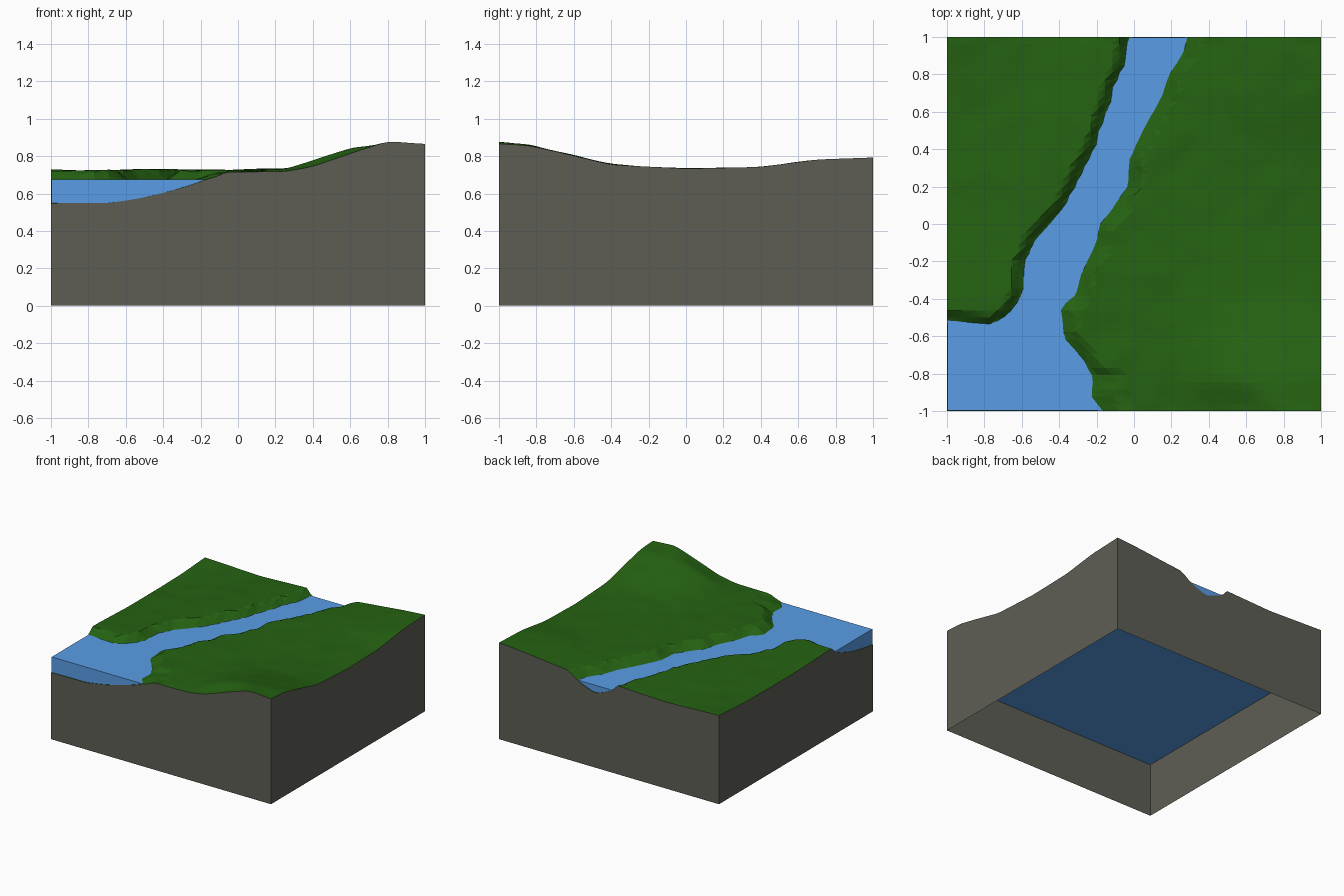
import bpy, bmesh, math
from mathutils import Vector, noise

if "Cube" in bpy.data.objects:
    bpy.data.objects.remove(bpy.data.objects["Cube"])

WATER_Z, WATER_BASE, N = 0.675, 0.44, 52

# Shorelines of the river and bay
LEFT = [(-1.6, -.5), (-1, -.51), (-.77, -.53), (-.67, -.48), (-.6, -.37), (-.59, -.2), (-.53, -.08),
        (-.4, .06), (-.31, .22), (-.21, .42), (-.19, .5), (-.12, .68), (-.12, .72), (-.06, .85),
        (-.03, 1), (0, 1.6)]
RIGHT = [(.4, 1.6), (.29, 1), (.26, .9), (.19, .8), (.15, .68), (.05, .5), (-.02, .35), (-.03, .2),
         (-.13, .06), (-.18, 0), (-.2, -.1), (-.28, -.27), (-.31, -.38), (-.39, -.45), (-.37, -.61),
         (-.27, -.72), (-.22, -.82), (-.23, -.92), (-.17, -1), (-.15, -1.6)]
POLY = LEFT + RIGHT + [(-1.6, -1.6)]

# Broad land heights: rows follow y, columns follow x
XS = [-1, -.5, 0, .25, .4, .6, .8, 1]
YS = [-1, -.85, -.7, -.4, 0, .4, .7, 1]
H = [[.72, .72, .715, .717, .742, .812, .880, .865],
     [.72, .72, .720, .730, .780, .848, .866, .858],
     [.72, .72, .725, .732, .770, .815, .830, .826],
     [.72, .73, .725, .730, .738, .750, .755, .754],
     [.705, .73, .725, .73, .73, .73, .733, .733],
     [.705, .73, .730, .73, .73, .735, .740, .742],
     [.71, .72, .730, .73, .737, .755, .772, .782],
     [.73, .71, .730, .72, .737, .757, .778, .793]]


def locate(v, knots):
    v = max(-1, min(1, v))
    i = max(k for k in range(len(knots) - 1) if knots[k] <= v)
    return i, (v - knots[i]) / (knots[i + 1] - knots[i])


def land_at(x, y):
    i, s = locate(x, XS)
    j, t = locate(y, YS)
    a = H[j][i] * (1 - s) + H[j][i + 1] * s
    b = H[j + 1][i] * (1 - s) + H[j + 1][i + 1] * s
    return a * (1 - t) + b * t


def land(x, y):
    r = .04
    offs = [(0, 0), (r, 0), (-r, 0), (0, r), (0, -r)]
    return sum(land_at(x + a, y + b) for a, b in offs) / 5


def chain_distance(p, chain):
    best = 9
    for a, b in zip(chain, chain[1:]):
        a, b = Vector(a), Vector(b)
        t = max(0, min(1, (p - a).dot(b - a) / (b - a).length_squared))
        best = min(best, (p - a.lerp(b, t)).length)
    return best


def inside(x, y):
    odd = False
    for (ax, ay), (bx, by) in zip(POLY, POLY[1:] + POLY[:1]):
        if (ay > y) != (by > y) and x < ax + (y - ay) / (by - ay) * (bx - ax):
            odd = not odd
    return odd


def height(x, y):
    p = Vector((x, y))
    dl, dr = chain_distance(p, LEFT), chain_distance(p, RIGHT)
    d = min(dl, dr)
    if inside(x, y):
        return WATER_Z - .165 * (1 - math.exp(-d / .33))
    width = .045 if dl < dr else (.14 if y < -.8 else .07)
    width *= 1 + .5 * noise.noise(Vector((x * 9, y * 9, 7)))
    edge = abs(x) > .99 or abs(y) > .99
    rough = 0 if edge else .006 * noise.noise(Vector((x * 6, y * 6, 3)))
    return WATER_Z + (land(x, y) + rough - WATER_Z) * min(1, d / width)


def material(name, color):
    m = bpy.data.materials.new(name)
    m.diffuse_color = (*color, 1)
    m.use_nodes = True
    m.node_tree.nodes["Principled BSDF"].inputs["Base Color"].default_value = m.diffuse_color
    return m


def make_object(name, bm, mat):
    me = bpy.data.meshes.new(name)
    bm.to_mesh(me)
    bm.free()
    me.materials.append(mat)
    ob = bpy.data.objects.new(name, me)
    bpy.context.collection.objects.link(ob)
    return ob


# Grassy terrain sheet with the river bed pressed in
bm = bmesh.new()
bmesh.ops.create_grid(bm, x_segments=N, y_segments=N, size=1)
for v in bm.verts:
    v.co.z = height(v.co.x, v.co.y)
bmesh.ops.triangulate(bm, faces=bm.faces[:], quad_method='SHORT_EDGE')

# Earth walls hanging from the terrain rim, open underneath
walls = bmesh.new()
for e in [e for e in bm.edges if e.is_boundary]:
    a, b = (l.vert.co for l in (e.link_loops[0], e.link_loops[0].link_loop_next))
    pts = [b, a, (a.x, a.y, 0), (b.x, b.y, 0)]
    walls.faces.new([walls.verts.new(p) for p in pts])
bmesh.ops.remove_doubles(walls, verts=walls.verts[:], dist=1e-5)

make_object("grass_terrain", bm, material("grass", (.0186, .123, .006)))
make_object("earth_walls", walls, material("earth", (.111, .111, .09)))

# Water slab just inside the walls
bm = bmesh.new()
bmesh.ops.create_cube(bm, size=1)
for v in bm.verts:
    v.co = (v.co.x * 1.992, v.co.y * 1.992, WATER_Z if v.co.z > 0 else WATER_BASE)
make_object("water", bm, material("water", (.1, .34, .8)))
